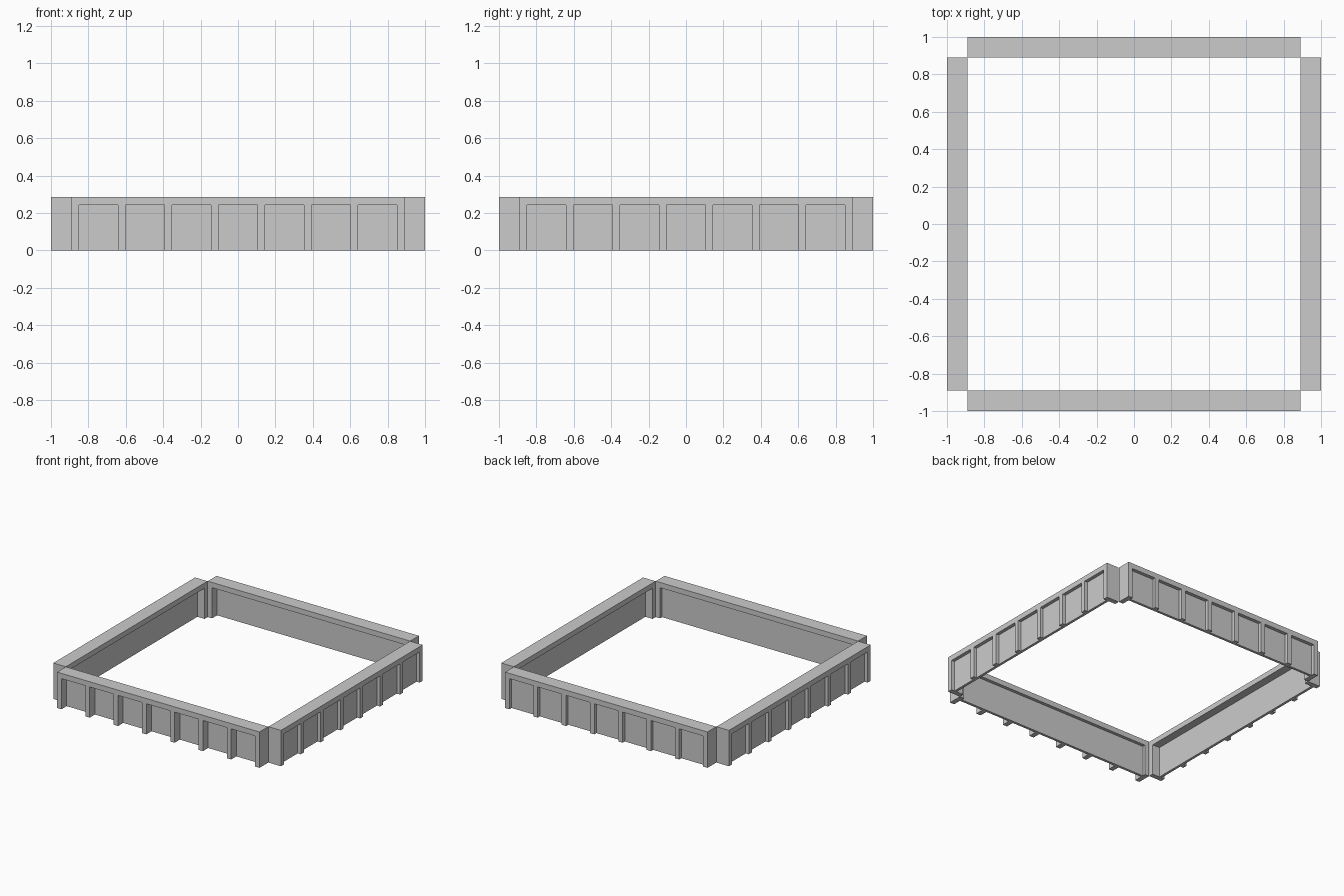
import bpy, bmesh
from math import radians
from mathutils import Matrix, Vector

if "Cube" in bpy.data.objects:
    bpy.data.objects.remove(bpy.data.objects["Cube"])

H, RAIL_Z = 0.285, 0.243        # wall height, underside of rail
OUT, IN, HALF = 1.0, 0.89, 0.889  # outer face, inner face, half length
PITCH, POST_W, PANEL_T = 0.2485, 0.038, 0.02


def box(name, lo, hi, angle):
    """Axis-aligned box in the front wall's frame, turned about z."""
    lo, hi = Vector(lo), Vector(hi)
    bm = bmesh.new()
    bmesh.ops.create_cube(bm, size=1)
    size = hi - lo
    m = (Matrix.Rotation(radians(angle), 4, 'Z')
         @ Matrix.Translation((lo + hi) / 2)
         @ Matrix.Diagonal((size.x, size.y, size.z, 1)))
    bmesh.ops.transform(bm, matrix=m, verts=bm.verts)
    me = bpy.data.meshes.new(name)
    bm.to_mesh(me)
    bm.free()
    ob = bpy.data.objects.new(name, me)
    bpy.context.collection.objects.link(ob)


def wall(side, angle, recess):
    # top rail
    box(side + "_rail", (-HALF, -OUT, RAIL_Z), (HALF, -IN, H), angle)
    # thin panel set back from the outer face
    face = -OUT + recess
    end = HALF - POST_W
    box(side + "_panel", (-end, face, 0), (end, face + PANEL_T, RAIL_Z), angle)
    # full-depth end posts and shallower posts between
    for i in range(8):
        if i in (0, 7):
            x0 = -HALF if i == 0 else end
            y1 = -IN
        else:
            x0 = (i - 3.5) * PITCH - POST_W / 2
            y1 = face
        box(f"{side}_post_{i + 1}", (x0, -OUT, 0), (x0 + POST_W, y1, RAIL_Z), angle)


# the front panel sits deeper than the other three
wall("front", 0, 0.065)
wall("right", 90, 0.027)
wall("back", 180, 0.027)
wall("left", 270, 0.027)
